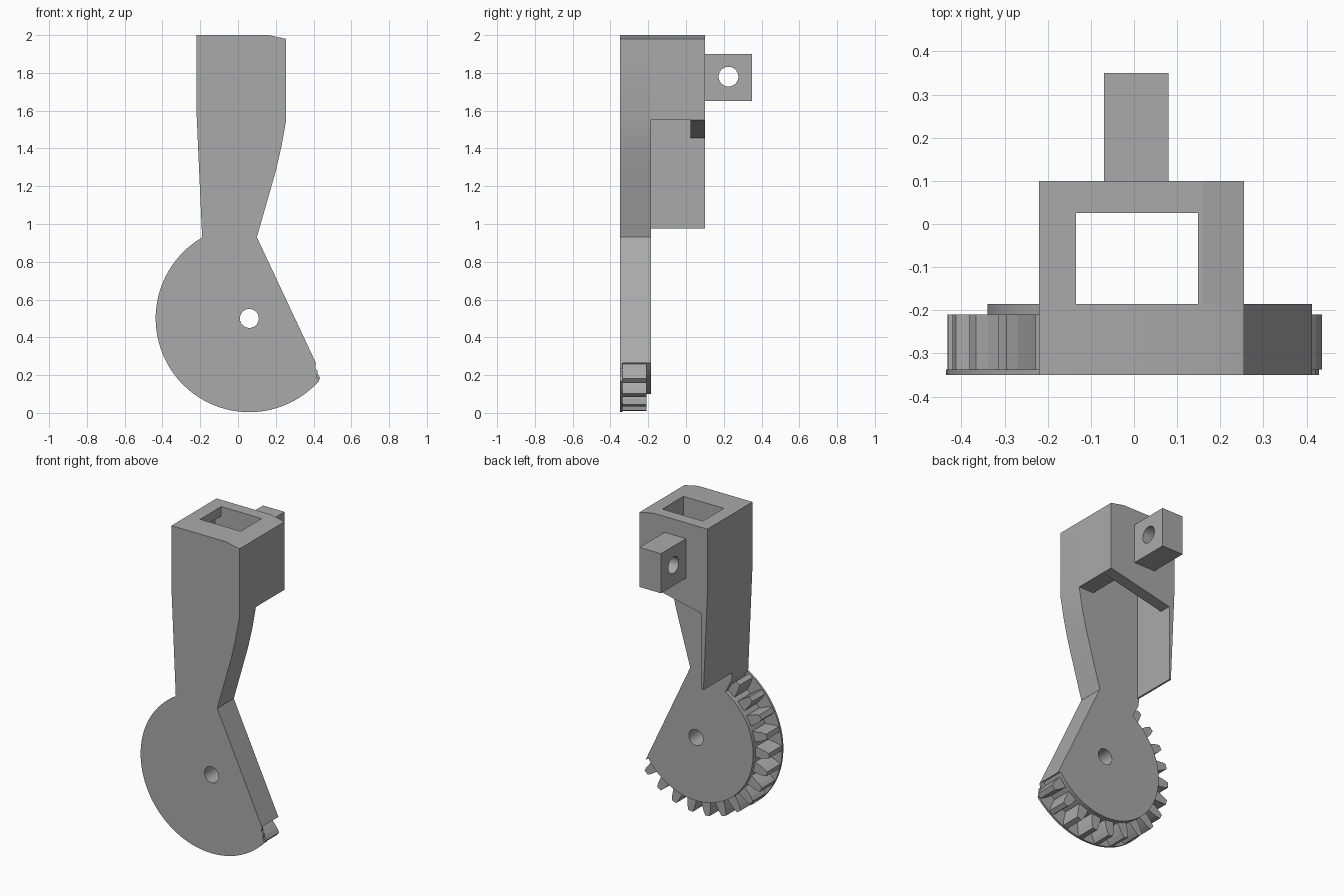
import bpy, bmesh, math
from mathutils import Vector

if "Cube" in bpy.data.objects:
    bpy.data.objects.remove(bpy.data.objects["Cube"], do_unlink=True)

grey = bpy.data.materials.new("plain_grey")
grey.use_nodes = True
colour = (0.4, 0.4, 0.4, 1)
grey.diffuse_color = colour
grey.node_tree.nodes["Principled BSDF"].inputs["Base Color"].default_value = colour


def prism(name, outline, y0, y1):
    """Extrude an x-z outline from y0 to y1."""
    bm = bmesh.new()
    face = bm.faces.new([bm.verts.new((x, y0, z)) for x, z in outline])
    grown = bmesh.ops.extrude_face_region(bm, geom=[face])["geom"]
    moved = [v for v in grown if isinstance(v, bmesh.types.BMVert)]
    bmesh.ops.translate(bm, verts=moved, vec=(0, y1 - y0, 0))
    bmesh.ops.recalc_face_normals(bm, faces=bm.faces)
    mesh = bpy.data.meshes.new(name)
    bm.to_mesh(mesh)
    bm.free()
    mesh.materials.append(grey)
    ob = bpy.data.objects.new(name, mesh)
    bpy.context.collection.objects.link(ob)
    return ob


def box(name, x0, x1, y0, y1, z0, z1):
    return prism(name, [(x0, z0), (x1, z0), (x1, z1), (x0, z1)], y0, y1)


def rod(name, centre, radius, axis):
    bpy.ops.mesh.primitive_cylinder_add(vertices=48, radius=radius, depth=1, location=centre)
    ob = bpy.context.object
    ob.name = name
    ob.rotation_euler = Vector(axis).to_track_quat("Z", "Y").to_euler()
    ob.data.materials.append(grey)
    return ob


def combine(target, other, operation):
    """Apply a boolean and discard the helper."""
    other.hide_render = True
    mod = target.modifiers.new(operation, "BOOLEAN")
    mod.object, mod.operation, mod.solver = other, operation, "EXACT"
    bpy.context.view_layer.objects.active = target
    bpy.ops.object.modifier_apply(modifier=mod.name)
    bpy.data.objects.remove(other, do_unlink=True)


CX, CZ = 0.06, 0.5
FRONT, BACK = -0.35, -0.185
FLANGE, GEAR_BACK = -0.337, -0.21


def polar(radius, degrees):
    a = math.radians(degrees)
    return CX + radius * math.cos(a), CZ + radius * math.sin(a)


def arc(radius, start, end, steps=56):
    return [polar(radius, start + (end - start) * i / steps) for i in range(steps + 1)]


# Arm outline, from the left of the neck over the top to the sector edge
arm = [(-0.19, 0.93), (-0.22, 1.6), (-0.22, 2), (0.16, 2), (0.255, 1.98),
       (0.255, 1.55), (0.23, 1.41), (0.2, 1.28), (0.1, 0.93), (0.412, 0.265)]
rim_end = [(0.41, 0.235), (0.421, 0.222), (0.418, 0.19)]

# Arm plate with hub, then the thin front flange that covers the teeth
body = prism("arm_and_sector", arm + arc(0.4, -34, -239), FRONT + 0.006, BACK)
flange = prism("flange", arm + rim_end + arc(0.496, -42, -239), FRONT, FLANGE)
combine(body, flange, "UNION")
combine(body, rod("pivot_hole", (CX, -0.3, CZ), 0.05, (0, 1, 0)), "DIFFERENCE")

# Gear teeth around the sector
pitch = 360 / 26
for i in range(15):
    mid = 318 - pitch * i
    shape = [(0.392, -5), (0.43, -4), (0.465, -3), (0.492, -1.8)]
    outline = [polar(r, mid + a) for r, a in shape]
    outline += [polar(r, mid - a) for r, a in reversed(shape)]
    prism(f"tooth_{i + 1}", outline, FLANGE, GEAR_BACK)

# Socket behind the arm: sloped back lip and long thin side wall
socket = prism("socket", [(-0.22, 2), (0.16, 2), (0.255, 1.98), (0.255, 1.55),
                          (-0.18, 1.455), (-0.18, 0.975), (-0.192, 0.975), (-0.22, 1.6)],
               BACK, 0.1)
combine(socket, box("lip_cut", -0.18, 0.4, -0.3, 0.025, 0.8, 1.55), "DIFFERENCE")
combine(socket, box("cavity", -0.18, 0.148, -0.3, 0.025, 1.5, 1.94), "DIFFERENCE")
combine(socket, box("top_opening", -0.135, 0.148, -0.3, 0.025, 1.9, 2.1), "DIFFERENCE")

# Rear lug with cross hole
lug = box("rear_lug", -0.07, 0.08, 0.1, 0.35, 1.65, 1.9)
combine(lug, rod("lug_hole", (0, 0.225, 1.78), 0.052, (1, 0, 0)), "DIFFERENCE")

# Smooth only the round surfaces
for ob in (body, lug):
    bpy.ops.object.select_all(action="DESELECT")
    ob.select_set(True)
    bpy.context.view_layer.objects.active = ob
    bpy.ops.object.shade_smooth_by_angle(angle=math.radians(12))
